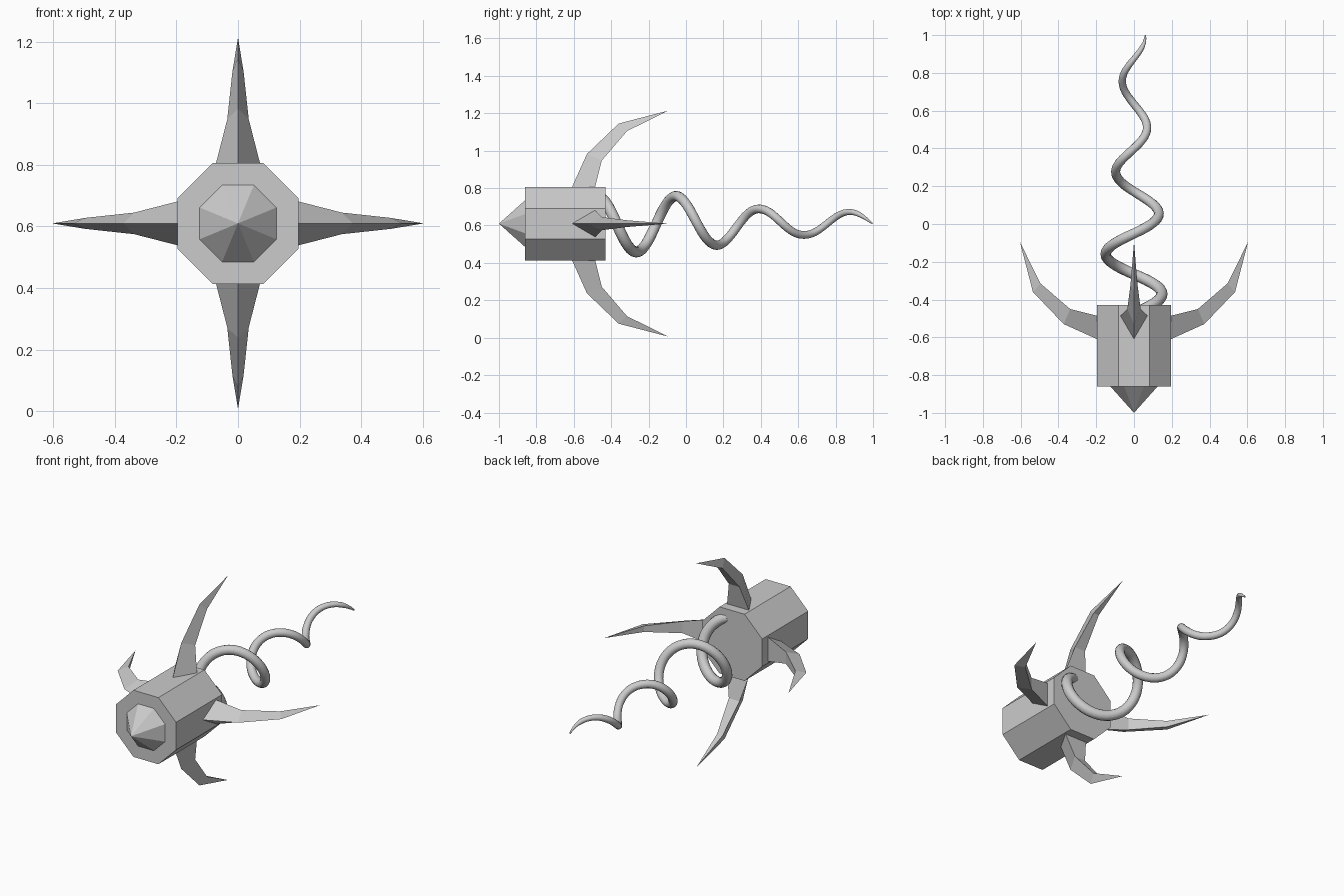
import bpy, bmesh, math
from mathutils import Matrix, Vector

if "Cube" in bpy.data.objects:
    bpy.data.objects.remove(bpy.data.objects["Cube"])

CZ = 0.61  # height of the central axis


def make_object(name, bm):
    bmesh.ops.recalc_face_normals(bm, faces=bm.faces)
    me = bpy.data.meshes.new(name)
    bm.to_mesh(me)
    bm.free()
    ob = bpy.data.objects.new(name, me)
    bpy.context.collection.objects.link(ob)
    return ob


def octagonal(name, y0, y1, flat0, flat1):
    """Eight-sided prism or cone along y, sized by its half width across flats."""
    k = 1 / math.cos(math.pi / 8)
    bm = bmesh.new()
    mat = (Matrix.Translation((0, (y0 + y1) / 2, CZ))
           @ Matrix.Rotation(-math.pi / 2, 4, 'X')
           @ Matrix.Rotation(math.pi / 8, 4, 'Z'))
    bmesh.ops.create_cone(bm, cap_ends=True, segments=8, radius1=flat0 * k,
                          radius2=flat1 * k, depth=y1 - y0, matrix=mat)
    # make the octagon sit flat side up
    v = max(bm.verts, key=lambda p: p.co.z)
    if abs(v.co.x) < 1e-4 and flat0 > 0:
        bmesh.ops.rotate(bm, verts=bm.verts, cent=(0, 0, CZ),
                         matrix=Matrix.Rotation(math.pi / 8, 3, 'Y'))
    bmesh.ops.remove_doubles(bm, verts=bm.verts, dist=1e-5)
    return make_object(name, bm)


# Body and nose
octagonal("body", -0.86, -0.43, 0.197, 0.197)
octagonal("nose_cone", -1.0, -0.86, 0.0, 0.125)

# Curved three-sided claws: front ridge (y, r), back pair (y, r, half width)
SECTIONS = [((-0.612, 0.190), (-0.487, 0.190, 0.073)),
            ((-0.53, 0.372), (-0.45, 0.338, 0.035)),
            ((-0.36, 0.535), (-0.315, 0.495, 0.018))]
for i, side in enumerate(("top", "right", "bottom", "left")):
    bm = bmesh.new()
    rings = []
    for (fy, fr), (by, br, w) in SECTIONS:
        rings.append([bm.verts.new(c) for c in
                      ((0, fy, fr), (w, by, br), (-w, by, br))])
    tip = bm.verts.new((0, -0.095, 0.604))
    bm.faces.new(rings[0])
    for a, b in zip(rings, rings[1:]):
        for j in range(3):
            k = (j + 1) % 3
            bm.faces.new((a[j], a[k], b[k], b[j]))
    for j in range(3):
        bm.faces.new((rings[-1][j], rings[-1][(j + 1) % 3], tip))
    bm.transform(Matrix.Translation((0, 0, CZ))
                 @ Matrix.Rotation(i * math.pi / 2, 4, 'Y'))
    make_object(side + "_claw", bm)

# Corkscrew tail: (turns, coil radius, tube radius)
KEYS = [(0.05, 0.145, 0.030), (0.5, 0.152, 0.029), (1.0, 0.148, 0.027),
        (1.5, 0.115, 0.025), (2.0, 0.078, 0.023), (2.5, 0.060, 0.021),
        (2.85, 0.063, 0.019), (3.1, 0.062, 0.014), (3.25, 0.060, 0.004)]


def lookup(t):
    for a, b in zip(KEYS, KEYS[1:]):
        if t <= b[0]:
            break
    f = (t - a[0]) / (b[0] - a[0])
    return a[1] + (b[1] - a[1]) * f, a[2] + (b[2] - a[2]) * f


def tail_point(t):
    r = lookup(t)[0]
    ang = 2 * math.pi * t
    return Vector((r * math.sin(ang), -0.475 + 0.4125 * t + 0.0125 * t * t,
                   CZ + r * math.cos(ang)))


bm = bmesh.new()
N, SIDES = 110, 14
rings = []
for i in range(N + 1):
    t = 0.05 + 3.2 * i / N
    p = tail_point(t)
    d = (tail_point(t + 0.01) - tail_point(t - 0.01)).normalized()
    out = Vector((p.x, 0, p.z - CZ))
    out = (out - d * out.dot(d)).normalized()
    side = d.cross(out)
    r = lookup(t)[1]
    rings.append([bm.verts.new(p + r * (math.cos(a) * out + math.sin(a) * side))
                  for a in (2 * math.pi * j / SIDES for j in range(SIDES))])
for a, b in zip(rings, rings[1:]):
    for j in range(SIDES):
        k = (j + 1) % SIDES
        bm.faces.new((a[j], a[k], b[k], b[j]))
bm.faces.new(rings[0])
bm.faces.new(rings[-1])
tail = make_object("corkscrew_tail", bm)
bpy.ops.object.select_all(action='DESELECT')
tail.select_set(True)
bpy.context.view_layer.objects.active = tail
bpy.ops.object.shade_smooth_by_angle(angle=math.radians(40))
